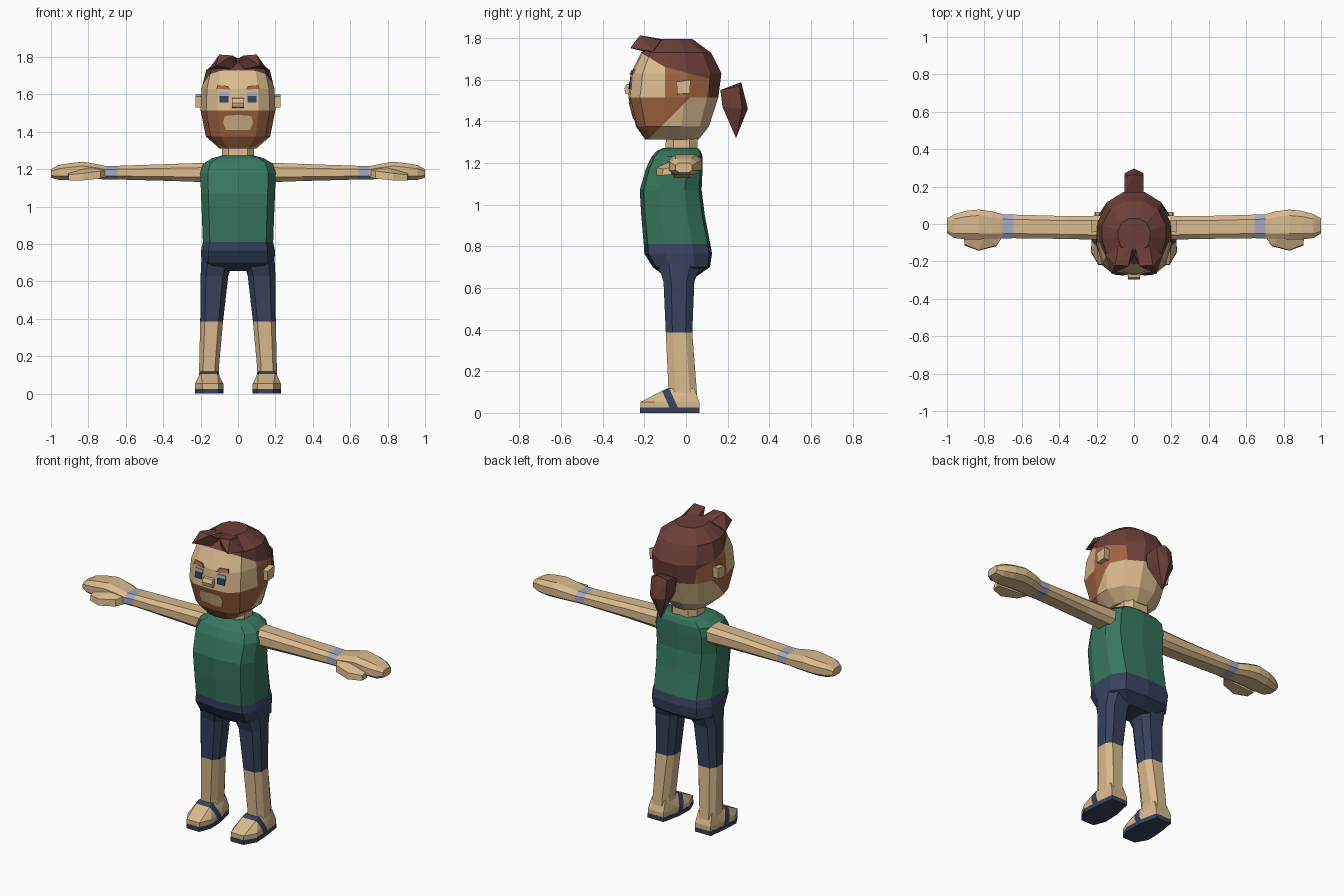
import bpy, bmesh
from mathutils import Vector
from mathutils.bvhtree import BVHTree

COLOURS = {
    "skin": (0.70, 0.49, 0.27), "shirt_green": (0.038, 0.185, 0.11),
    "navy": (0.038, 0.055, 0.11), "hair_brown": (0.15, 0.05, 0.04),
    "beard_orange": (0.36, 0.13, 0.055), "pale_lavender": (0.38, 0.40, 0.53),
}
MATS = {}
for key, rgb in COLOURS.items():
    MATS[key] = bpy.data.materials.new(key)
    MATS[key].diffuse_color = (*rgb, 1)

SIDES = ((1, "left"), (-1, "right"))


def finish(name, bm, rule):
    """Turn a bmesh into an object; rule is a colour or a function of the face centre."""
    bmesh.ops.recalc_face_normals(bm, faces=bm.faces)
    used = []
    for f in bm.faces:
        c = rule if isinstance(rule, str) else rule(f.calc_center_median())
        if c not in used:
            used.append(c)
        f.material_index = used.index(c)
    me = bpy.data.meshes.new(name)
    bm.to_mesh(me)
    for c in used:
        me.materials.append(MATS[c])
    ob = bpy.data.objects.new(name, me)
    bpy.context.collection.objects.link(ob)
    return ob


def loft(rings, template, axis="z", side=1):
    """Skin rings (a0, a1, b0, b1, t) shaped by a unit section along an axis."""
    bm = bmesh.new()
    loops = []
    for a0, a1, b0, b1, t in rings:
        loop = []
        for u, v in template:
            a = (a0 + a1) / 2 + u * (a1 - a0) / 2
            b = (b0 + b1) / 2 + v * (b1 - b0) / 2
            p = (a, b, t) if axis == "z" else (t, a, b)
            loop.append(bm.verts.new((p[0] * side, p[1], p[2])))
        loops.append(loop)
    n = len(template)
    for lo, hi in zip(loops, loops[1:]):
        for i in range(n):
            j = (i + 1) % n
            bm.faces.new((lo[i], lo[j], hi[j], hi[i]))
    bm.faces.new(loops[0])
    bm.faces.new(loops[-1])
    return bm


def hull(points, side=1):
    bm = bmesh.new()
    for x, y, z in points:
        bm.verts.new((x * side, y, z))
    res = bmesh.ops.convex_hull(bm, input=bm.verts)
    junk = {g for g in res["geom_interior"] + res["geom_unused"] if isinstance(g, bmesh.types.BMVert)}
    bmesh.ops.delete(bm, geom=list(junk), context="VERTS")
    bmesh.ops.dissolve_limit(bm, angle_limit=0.02, verts=bm.verts, edges=bm.edges)
    return bm


def cut(bm, co, no):
    bmesh.ops.bisect_plane(bm, geom=bm.verts[:] + bm.edges[:] + bm.faces[:],
                           plane_co=co, plane_no=no, dist=0.0005)


def symmetric(half):
    """Complete a half section (from front centre to back centre) across u = 0."""
    return half + [(-u, v) for u, v in reversed(half) if u > 0]


BODY = symmetric([(0, -1), (0.8, -0.88), (1, -0.4), (1, 0.45), (0.75, 0.92), (0, 1)])
HEAD = symmetric([(0, -1), (0.55, -0.96), (0.85, -0.74), (1, -0.2), (1, 0.25), (0.75, 0.75), (0.3, 1)])
LIMB = [(-0.6, -1), (0.6, -1), (1, -0.5), (1, 0.5), (0.6, 1), (-0.6, 1), (-1, 0.5), (-1, -0.5)]

# torso: shirt above the waist, trousers below
torso = loft([(-w, w, y0, y1, z) for w, y0, y1, z in (
    (0.13, -0.10, 0.05, 0.655), (0.195, -0.16, 0.115, 0.70), (0.198, -0.20, 0.125, 0.765),
    (0.188, -0.203, 0.117, 0.81), (0.193, -0.215, 0.09, 0.95), (0.198, -0.222, 0.075, 1.07),
    (0.202, -0.19, 0.08, 1.18), (0.185, -0.165, 0.08, 1.23), (0.14, -0.14, 0.07, 1.258),
    (0.09, -0.11, 0.055, 1.272))], BODY)
finish("torso", torso, lambda c: "shirt_green" if c.z > 0.81 else "navy")
finish("neck", loft([(-0.085, 0.085, -0.10, 0.055, 1.24), (-0.085, 0.085, -0.095, 0.055, 1.35)], LIMB), "skin")

for s, tag in SIDES:
    # leg with trouser hem
    leg = loft([(0.10, 0.21, -0.085, 0.055, 0.06), (0.103, 0.208, -0.085, 0.05, 0.13),
                (0.08, 0.202, -0.097, 0.03, 0.385), (0.052, 0.20, -0.108, 0.04, 0.63),
                (0.02, 0.195, -0.14, 0.08, 0.73)], LIMB, side=s)
    finish("leg_" + tag, leg, lambda c: "navy" if c.z > 0.385 else "skin")

    # sandal sole and foot with a slanted strap
    outline = [(0.105, -0.22), (0.19, -0.22), (0.23, -0.15), (0.225, -0.05), (0.21, 0.065),
               (0.105, 0.065), (0.08, -0.05), (0.077, -0.15)]
    finish("sole_" + tag, hull([(x, y, z) for x, y in outline for z in (0, 0.026)], s), "navy")
    foot = hull([(0.153 + (x - 0.153) * 0.99, y * 0.99, z) for x, y in outline for z in (0.024, 0.053)]
                + [(0.11, -0.16, 0.075), (0.20, -0.16, 0.075)]
                + [(x, y, 0.118) for x in (0.11, 0.2) for y in (-0.09, 0.04)], s)
    for d in (-0.09, -0.05):
        cut(foot, (0, d, 0.05), (0, 1, 0.45))
    finish("foot_" + tag, foot,
           lambda c: "navy" if -0.09 < c.y + 0.45 * (c.z - 0.05) < -0.05 and c.z > 0.026 else "skin")

    # arm, wrist band and mitten hand
    arm = loft([(-0.085, 0.045, 1.13, 1.235, 0.16), (-0.08, 0.042, 1.137, 1.228, 0.35),
                (-0.076, 0.05, 1.145, 1.218, 0.645), (-0.078, 0.052, 1.145, 1.216, 0.702),
                (-0.08, 0.068, 1.148, 1.228, 0.76), (-0.082, 0.077, 1.148, 1.24, 0.83),
                (-0.082, 0.07, 1.143, 1.232, 0.90), (-0.075, 0.052, 1.143, 1.222, 0.96),
                (-0.05, 0.03, 1.155, 1.20, 1.0)], LIMB, "x", s)
    finish("arm_" + tag, arm, lambda c: "pale_lavender" if 0.645 < abs(c.x) < 0.702 else "skin")
    thumb = hull([(0.705, -0.07, 1.155), (0.705, -0.07, 1.20), (0.735, -0.118, 1.15), (0.735, -0.115, 1.19),
                  (0.83, -0.143, 1.14), (0.83, -0.14, 1.178), (0.905, -0.115, 1.14), (0.905, -0.11, 1.17),
                  (0.91, -0.07, 1.145), (0.91, -0.07, 1.18), (0.80, -0.06, 1.215)], s)
    finish("thumb_" + tag, thumb, "skin")

# head, cut along the hairline and the beard edge
head = loft([(-w, w, y0, y1, z) for w, y0, y1, z in (
    (0.10, -0.195, 0.06, 1.312), (0.172, -0.24, 0.11, 1.375), (0.20, -0.277, 0.155, 1.515),
    (0.195, -0.265, 0.17, 1.63), (0.17, -0.215, 0.12, 1.73), (0.085, -0.14, 0.03, 1.795))], HEAD)
for co, no in (((0, -0.1, 1.5), (0, 1, 0)), ((0, 0.11, 1.5), (0, 1, 0)), ((0, -0.1, 1.66), (0, 0.6, 1)),
               ((0, -0.1, 1.66), (0, 0.26, 1)), ((0, 0.02, 1.515), (0, 1, -1))):
    cut(head, co, no)
head_tree = BVHTree.FromBMesh(head)


def head_colour(c):
    slope = 0.6 if c.y < -0.1 else 0.26
    if c.z > 1.66 - slope * (c.y + 0.1) or (c.y > 0.11 and c.z > 1.515):
        return "hair_brown"
    if c.z > 1.515:
        return "beard_orange" if c.y > -0.1 else "skin"
    return "beard_orange" if c.y - c.z < -1.495 and c.z > 1.315 else "skin"


finish("head", head, head_colour)


def face_plate(name, outline, colour, side, lift=0.007):
    """Thin plate that follows the face surface."""
    pts = []
    for x, z in outline:
        y = head_tree.ray_cast(Vector((x, -1, z)), Vector((0, 1, 0)))[0].y
        pts += [(x, y - lift, z), (x, y + 0.001, z)]
    finish(name, hull(pts, side), colour)


for s, tag in SIDES:
    # eyes, eyebrows, mouth patch
    face_plate("eye_white_" + tag, [(0.047, 0.0 + 1.583), (0.102, 1.583), (0.102, 1.612), (0.047, 1.612)],
               "pale_lavender", s, 0.005)
    face_plate("pupil_" + tag, [(0.052, 1.556), (0.098, 1.556), (0.10, 1.592), (0.052, 1.592)], "navy", s)
    face_plate("eyebrow_" + tag, [(0.04, 1.625), (0.115, 1.63), (0.11, 1.65), (0.055, 1.645)],
               "beard_orange", s, 0.009)
    face_plate("mouth_" + tag, [(0, 1.41), (0.065, 1.41), (0.08, 1.45), (0.07, 1.485), (0, 1.49)], "skin", s, 0.005)
    # ear
    finish("ear_" + tag, hull([(x, y, z) for x, d in ((0.18, 0.005), (0.228, 0))
                               for y, z in ((-0.043 + d, 1.53), (0.018 - d, 1.535), (0.022 - d, 1.60), (-0.045 + d, 1.59))], s),
           "skin")
    # swept fringe tuft
    finish("fringe_" + tag, hull([(0, -0.16, 1.765), (0, -0.09, 1.79), (0.03, -0.225, 1.808), (0.10, -0.22, 1.813),
                                  (0.085, -0.12, 1.79), (0.155, -0.16, 1.735), (0.12, -0.268, 1.752),
                                  (0.03, -0.20, 1.735)], s), "hair_brown")

# nose
finish("nose", hull([(x, y, z) for x in (-0.032, 0.032) for y, z in
                     ((-0.26, 1.525), (-0.29, 1.532), (-0.296, 1.555), (-0.285, 1.578), (-0.26, 1.582))]), "skin")

# ponytail
finish("ponytail", hull([(x, y, z) for x in (-0.052, 0.052) for y, z in
                         ((0.165, 1.55), (0.255, 1.57), (0.27, 1.46), (0.175, 1.47))]
                        + [(0, 0.265, 1.588), (0, 0.297, 1.46), (0, 0.24, 1.32)]), "hair_brown")
